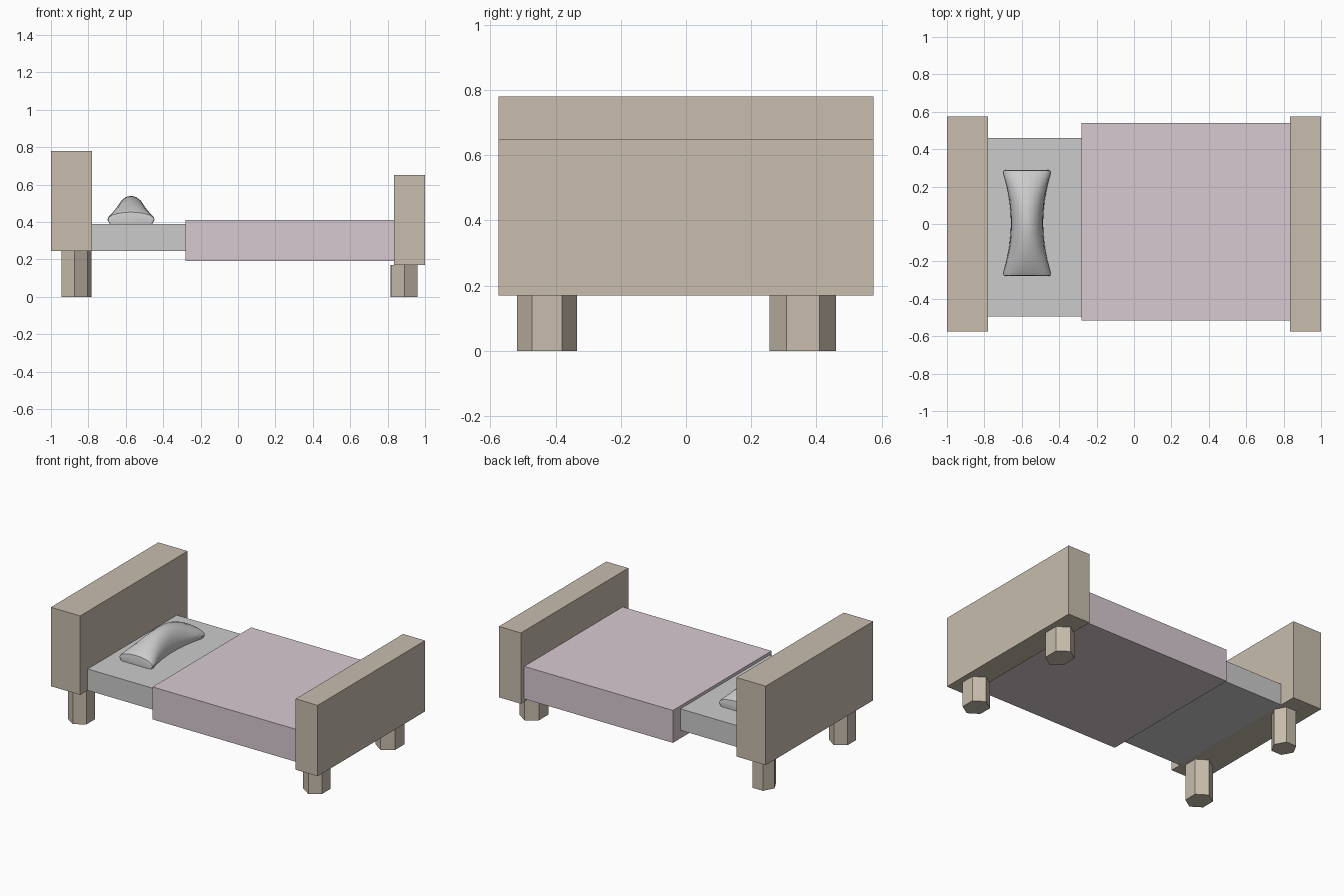
import bpy, bmesh, math

if "Cube" in bpy.data.objects:
    bpy.data.objects.remove(bpy.data.objects["Cube"])


def material(name, rgb):
    m = bpy.data.materials.new(name)
    m.diffuse_color = (*rgb, 1)
    m.use_nodes = True
    m.node_tree.nodes["Principled BSDF"].inputs["Base Color"].default_value = m.diffuse_color
    return m


WOOD = material("wood", (0.58, 0.51, 0.42))
MAUVE = material("mauve", (0.68, 0.59, 0.635))


def add_object(name, bm, mat=None):
    bmesh.ops.recalc_face_normals(bm, faces=bm.faces)
    me = bpy.data.meshes.new(name)
    bm.to_mesh(me)
    bm.free()
    ob = bpy.data.objects.new(name, me)
    bpy.context.collection.objects.link(ob)
    if mat:
        me.materials.append(mat)
    return ob


def box(name, x, y, z, mat=None):
    bm = bmesh.new()
    bmesh.ops.create_cube(bm, size=1)
    for v in bm.verts:
        v.co = [a + (b - a) * (c + 0.5) for (a, b), c in zip((x, y, z), v.co)]
    return add_object(name, bm, mat)


def loft(name, rings, mat=None):
    bm = bmesh.new()
    rows = [[bm.verts.new(p) for p in ring] for ring in rings]
    n = len(rows[0])
    for a, b in zip(rows, rows[1:]):
        for i in range(n):
            j = (i + 1) % n
            bm.faces.new((a[i], a[j], b[j], b[i]))
    bm.faces.new(rows[0])
    bm.faces.new(rows[-1])
    return add_object(name, bm, mat)


def hex_leg(name, cx, cy, rx, ry, top, turn):
    # rx, ry scale a unit hexagon; turn is its starting angle in degrees
    angles = [math.radians(turn + 60 * i) for i in range(6)]
    loft(name, [[(cx + rx * math.cos(a), cy + ry * math.sin(a), z)
                 for a in angles] for z in (0, top)], WOOD)


# Boards, mattress and blanket
box("headboard", (-1, -0.78), (-0.575, 0.575), (0.245, 0.78), WOOD)
box("footboard", (0.835, 1), (-0.575, 0.575), (0.17, 0.65), WOOD)
box("mattress", (-0.78, 0.835), (-0.495, 0.46), (0.245, 0.39))
box("blanket", (-0.28, 0.835), (-0.515, 0.54), (0.19, 0.41), MAUVE)

# Six-sided legs
hex_leg("front_head_leg", -0.874, -0.427, 0.081, 0.092, 0.245, 30)
hex_leg("back_head_leg", -0.86, 0.39, 0.077, 0.081, 0.245, 0)
hex_leg("front_foot_leg", 0.89, -0.427, 0.081, 0.092, 0.17, 30)
hex_leg("back_foot_leg", 0.888, 0.359, 0.084, 0.102, 0.17, 30)

# Pillow: pinched and tall in the middle, wide and low at the ends
stations = [(-1, 0.88), (-0.985, 0.97), (-0.93, 1), (-0.7, 1), (-0.45, 1), (-0.2, 1)]
stations += [(0, 1)] + [(-s, k) for s, k in reversed(stations)]
rings = []
for s, k in stations:
    w = (0.086 + 0.042 * min(1, 1.1 * s * s)) * k
    h = 0.54 - 0.08 * min(1, 1.1 * s * s) - (1 - k) * 0.25
    y = 0.005 + 0.284 * s
    ring = [(-0.572 - 0.9 * w, y, 0.388), (-0.572 + 0.9 * w, y, 0.388)]
    for i in range(11):
        a = math.pi * i / 10
        ring.append((-0.572 + w * math.cos(a), y, 0.412 + (h - 0.412) * math.sin(a)))
    rings.append(ring)
pillow = loft("pillow", rings)
pillow.data.shade_smooth()
bpy.context.view_layer.objects.active = pillow
pillow.select_set(True)
bpy.ops.object.shade_smooth_by_angle(angle=math.radians(35))
